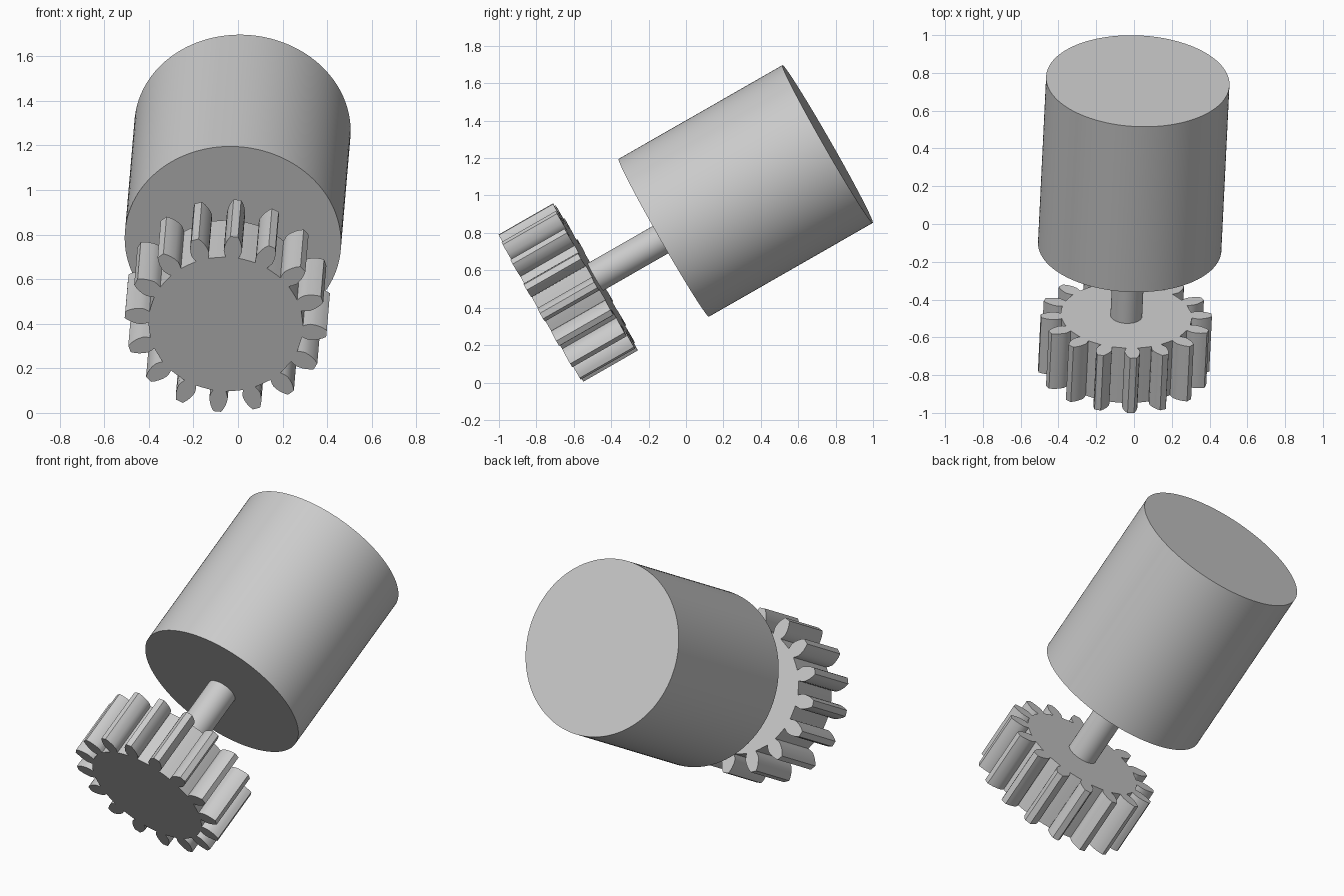
import bpy, bmesh, math
from mathutils import Matrix, Vector

if "Cube" in bpy.data.objects:
    bpy.data.objects.remove(bpy.data.objects["Cube"], do_unlink=True)

# One plain grey material for all parts
grey = bpy.data.materials.new("grey_metal")
grey.use_nodes = True
colour = (0.6, 0.6, 0.6, 1)
grey.diffuse_color = colour
grey.node_tree.nodes["Principled BSDF"].inputs["Base Color"].default_value = colour

# Tilted axis: local z runs from the motor's back end to the gear's front face
back_centre = Vector((0.02, 0.757, 1.275))
gear_centre = Vector((-0.055, -0.775, 0.398))
axis = gear_centre - back_centre
length = axis.length
w = axis.normalized()
u = (Vector((1, 0, 0)) - w * w.x).normalized()
v = w.cross(u)
frame = Matrix.Translation(back_centre) @ Matrix((u, v, w)).transposed().to_4x4()


def extrude_outline(name, outline, start, end):
    """Prism along the axis from a closed 2D outline."""
    bm = bmesh.new()
    base = bm.faces.new([bm.verts.new((x, y, start)) for x, y in outline])
    result = bmesh.ops.extrude_face_region(bm, geom=[base], use_keep_orig=True)
    top = [e for e in result["geom"] if isinstance(e, bmesh.types.BMVert)]
    bmesh.ops.translate(bm, verts=top, vec=(0, 0, end - start))
    bmesh.ops.recalc_face_normals(bm, faces=bm.faces)
    mesh = bpy.data.meshes.new(name)
    bm.to_mesh(mesh)
    bm.free()
    mesh.materials.append(grey)
    obj = bpy.data.objects.new(name, mesh)
    bpy.context.collection.objects.link(obj)
    obj.matrix_world = frame
    bpy.ops.object.select_all(action="DESELECT")
    obj.select_set(True)
    bpy.context.view_layer.objects.active = obj
    bpy.ops.object.shade_smooth_by_angle(angle=math.radians(25))
    return obj


def circle(radius, sides):
    return [(radius * math.cos(math.tau * i / sides),
             radius * math.sin(math.tau * i / sides)) for i in range(sides)]


def gear_outline(teeth, phase, root):
    """Teeth narrow at the root, bulge in the middle and taper to the tip."""
    flank = [(root, 0.029), (0.362, 0.036), (0.38, 0.041), (0.4, 0.039),
             (0.42, 0.034), (0.437, 0.027), (0.454, 0.017)]
    points = []
    pitch = math.tau / teeth
    for t in range(teeth):
        a = phase + t * pitch
        side = [(r, -h) for r, h in flank] + [(r, h) for r, h in reversed(flank)]
        for r, h in side:
            points.append((r * math.cos(a) - h * math.sin(a),
                           r * math.sin(a) + h * math.cos(a)))
        # Valley arc along the root circle
        half = math.atan(flank[0][1] / root)
        for k in (1, 2):
            b = a + half + (pitch - 2 * half) * k / 3
            points.append((root * math.cos(b), root * math.sin(b)))
    return points


body_length = 1.01
thickness = 0.335
extrude_outline("motor_body", circle(0.486, 128), 0, body_length)
extrude_outline("shaft", circle(0.084, 64), body_length - 0.01, length - thickness + 0.01)
extrude_outline("gear", gear_outline(16, math.radians(-4.8), 0.346),
                length - thickness, length)
